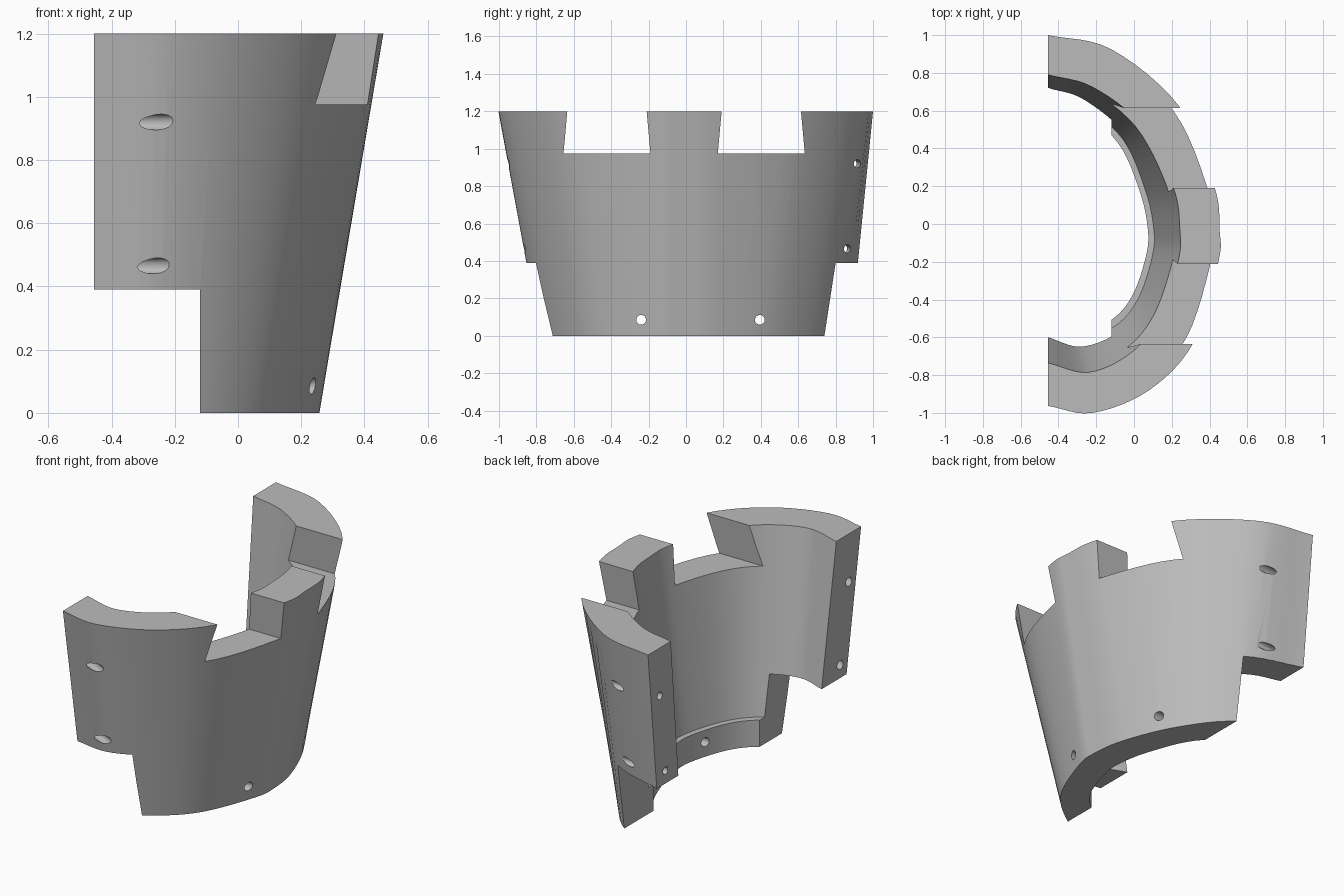
import bpy, bmesh
from mathutils import Vector

if "Cube" in bpy.data.objects:
    bpy.data.objects.remove(bpy.data.objects["Cube"])

SEG = 6  # steps between control points


def spline(pts):
    """Catmull-Rom curve through 2D points."""
    p = [Vector(q) for q in pts]
    p = [2 * p[0] - p[1]] + p + [2 * p[-1] - p[-2]]
    out = []
    for i in range(1, len(p) - 2):
        a, b, c, d = p[i - 1:i + 3]
        for k in range(SEG):
            t = k / SEG
            out.append(0.5 * (2 * b + (c - a) * t + (2 * a - 5 * b + 4 * c - d) * t * t
                              + (3 * b - a - 3 * c + d) * t ** 3))
    return out + [p[-2]]


def make_object(name, bm):
    bmesh.ops.recalc_face_normals(bm, faces=bm.faces[:])
    me = bpy.data.meshes.new(name)
    bm.to_mesh(me)
    bm.free()
    ob = bpy.data.objects.new(name, me)
    bpy.context.collection.objects.link(ob)
    return ob


def prism(yz, x0, x1):
    """Polygon in the yz plane, extruded along x."""
    bm = bmesh.new()
    a = [bm.verts.new((x0, y, z)) for y, z in yz]
    b = [bm.verts.new((x1, y, z)) for y, z in yz]
    n = len(yz)
    bm.faces.new(a)
    bm.faces.new(b[::-1])
    for i in range(n):
        j = (i + 1) % n
        bm.faces.new((a[i], b[i], b[j], a[j]))
    return make_object("cutter", bm)


def drill(p, q, r=0.026):
    """Round hole cutter through p and q, extended past both."""
    p, q = Vector(p), Vector(q)
    d = q - p
    rot = d.to_track_quat('Z', 'Y').to_matrix().to_4x4()
    rot.translation = (p + q) / 2
    bm = bmesh.new()
    bmesh.ops.create_cone(bm, cap_ends=True, segments=24, radius1=r, radius2=r,
                          depth=d.length + 0.2, matrix=rot)
    return make_object("cutter", bm)


# Plan curves of the flared half ring
outer_top = spline([(-.455, 1.0), (-.12, .925), (.24, .622), (.425, .2), (.453, -.03),
                    (.447, -.2), (.317, -.625), (.08, -.88), (-.22, -1.0), (-.455, -.963)])
outer_base = spline([(-.455, .88), (-.12, .74), (.09, .48), (.22, .18), (.255, -.03),
                     (.24, -.18), (.12, -.48), (-.04, -.655), (-.25, -.775), (-.455, -.765)])
inner_top = spline([(-.455, .79), (-.22, .725), (.03, .53), (.206, .2), (.243, -.03),
                    (.233, -.2), (.13, -.5), (-.02, -.685), (-.24, -.785), (-.455, -.735)])
inner_base = spline([(-.455, .70), (-.28, .64), (-.06, .45), (.06, .18), (.105, -.03),
                     (.095, -.18), (.02, -.4), (-.1, -.54), (-.29, -.61), (-.455, -.56)])
centre = Vector((-.455, .03))
lip = [centre + (p - centre) * .943 for p in inner_base]

# Shell: closed wall section swept along the curves, with an inner lip at the base
bm = bmesh.new()
rings = [(outer_top, 1.2), (outer_base, 0), (lip, 0), (lip, .155),
         (inner_base, .155), (inner_top, 1.2)]
rows = [[bm.verts.new((p.x, p.y, z)) for p in curve] for curve, z in rings]
for a, b in zip(rows, rows[1:] + rows[:1]):
    for i in range(len(a) - 1):
        bm.faces.new((a[i], a[i + 1], b[i + 1], b[i]))
for end in (0, -1):
    bm.faces.new([r[end] for r in rows])
shell = make_object("notched_half_ring", bm)

# Lower back notch, two dovetail slots in the rim
cutters = [prism([(-1.5, -.5), (1.5, -.5), (1.5, .39), (-1.5, .39)], -1, -.12)]
for lo, hi in ((-.655, -.19), (.17, .635)):
    s = .025
    cutters.append(prism([(lo, .975), (hi, .975), (hi - s, 1.25), (lo + s, 1.25)], -.4, .7))
# Base holes and slanted holes in both wings
for y in (-.24, .395):
    cutters.append(drill((-.1, y, .085), (.3, y, .085)))
for z, y_back, y_front in ((.92, .925, -.95), (.465, .875, -.87)):
    cutters.append(drill((-.455, y_back - .035, z), (-.1, y_back, z), .022))
    cutters.append(drill((-.455, y_front + .1, z), (-.25, y_front, z), .025))

bpy.context.view_layer.objects.active = shell
for c in cutters:
    m = shell.modifiers.new("cut", 'BOOLEAN')
    m.operation, m.solver, m.object = 'DIFFERENCE', 'EXACT', c
    bpy.ops.object.modifier_apply(modifier=m.name)
    bpy.data.objects.remove(c)

# Single grey colour, smooth walls with sharp edges
grey = bpy.data.materials.new("light grey")
grey.diffuse_color = (.5, .5, .5, 1)
grey.use_nodes = True
grey.node_tree.nodes["Principled BSDF"].inputs["Base Color"].default_value = grey.diffuse_color
shell.data.materials.clear()
shell.data.materials.append(grey)
shell.select_set(True)
bpy.ops.object.shade_smooth_by_angle(angle=.52)
